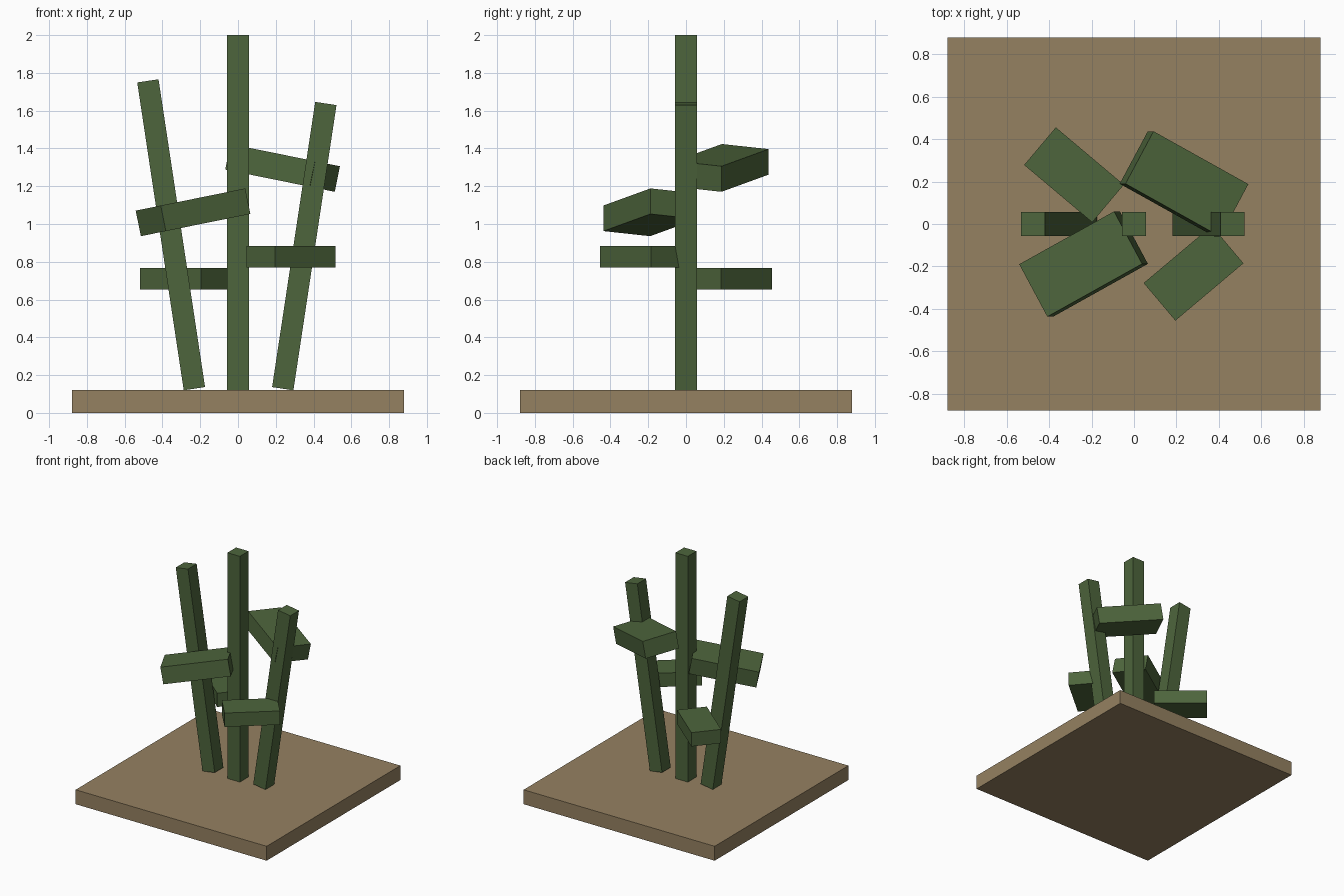
import bpy
from mathutils import Matrix

if "Cube" in bpy.data.objects:
    bpy.data.objects.remove(bpy.data.objects["Cube"])


def material(name, color):
    m = bpy.data.materials.new(name)
    m.diffuse_color = (*color, 1)
    m.use_nodes = True
    m.node_tree.nodes["Principled BSDF"].inputs["Base Color"].default_value = m.diffuse_color
    return m


green = material("leaf_green", (0.075, 0.13, 0.045))
brown = material("soil_brown", (0.30, 0.22, 0.12))


def box(name, center, size, mat, yaw=0, lean=0):
    """Box turned about z by yaw, then tipped about the world y axis by lean."""
    bpy.ops.mesh.primitive_cube_add(size=1)
    ob = bpy.context.object
    ob.name = name
    ob.data.transform(Matrix.Diagonal((*size, 1)))
    ob.matrix_world = (Matrix.Translation(center) @ Matrix.Rotation(lean, 4, 'Y')
                       @ Matrix.Rotation(yaw, 4, 'Z'))
    ob.data.materials.append(mat)
    return ob


# Ground slab
box("base_slab", (0, 0, 0.06), (1.76, 1.76, 0.12), brown)

# Upright stem and two stems leaning outwards
T = 0.114
box("center_stem", (0, 0, 1.06), (T, T, 1.88), green)
box("left_stem", (-0.354, 0, 0.943), (T, T, 1.648), green, lean=-0.15)
box("right_stem", (0.351, 0, 0.883), (T, T, 1.527), green, lean=0.15)

# Level lower leaves
low = (0.42, 0.232, 0.115)
box("lower_leaf_front", (0.281, -0.232, 0.827), low, green, yaw=0.7)
box("lower_leaf_back", (-0.283, 0.232, 0.71), low, green, yaw=-0.7)

# Tipped upper leaves
high = (0.52, 0.282, 0.138)
box("upper_leaf_front", (-0.238, -0.189, 1.062), high, green, yaw=0.5, lean=-0.2)
box("upper_leaf_back", (0.236, 0.189, 1.297), high, green, yaw=-0.5, lean=0.2)
